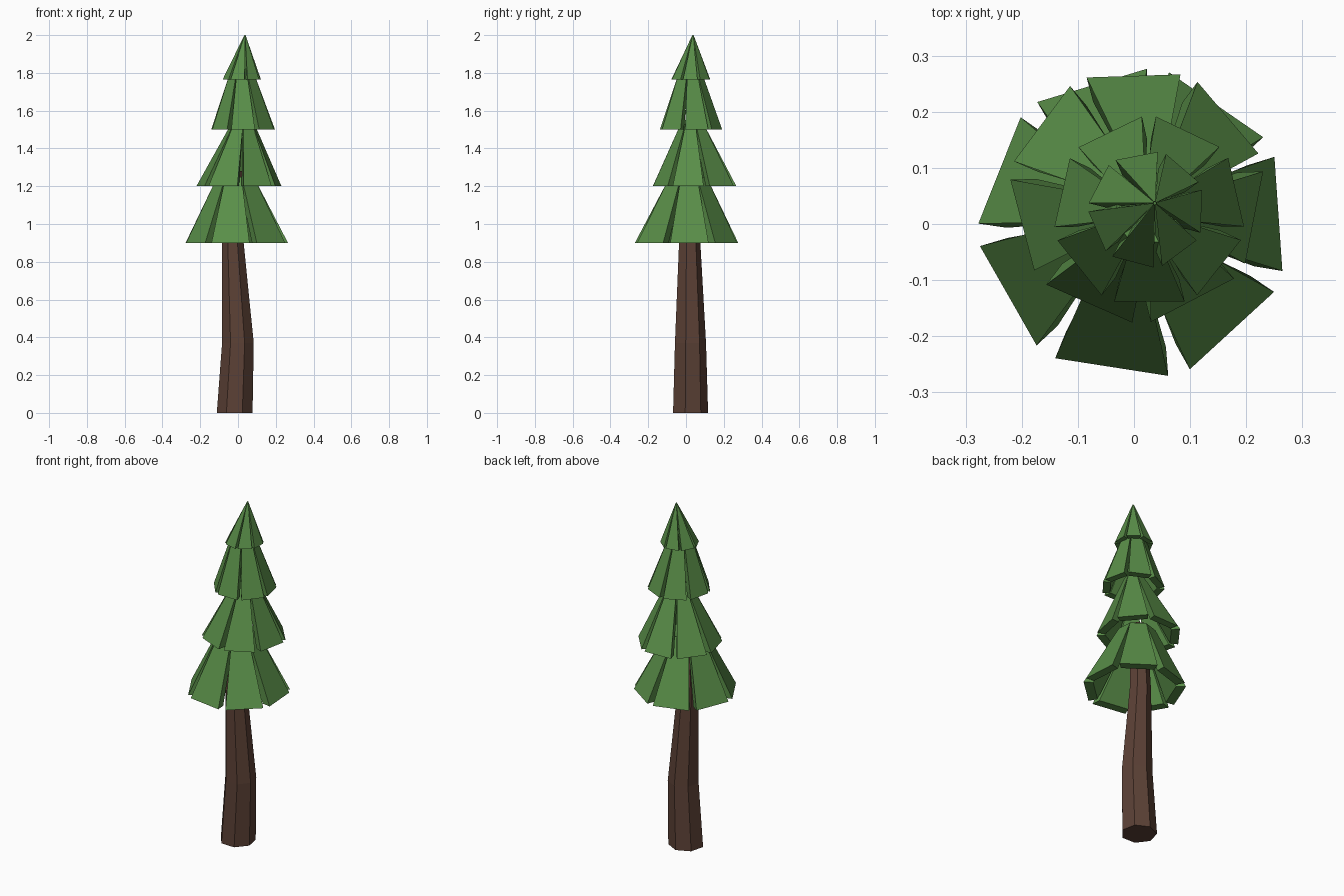
import bpy, bmesh, math
from mathutils import Vector

if "Cube" in bpy.data.objects:
    bpy.data.objects.remove(bpy.data.objects["Cube"])

SIDES = 7
STEP = 2 * math.pi / SIDES


def material(name, rgb):
    m = bpy.data.materials.new(name)
    m.diffuse_color = (*rgb, 1)
    m.use_nodes = True
    m.node_tree.nodes["Principled BSDF"].inputs["Base Color"].default_value = m.diffuse_color
    return m


def make_object(name, bm, mat):
    bmesh.ops.recalc_face_normals(bm, faces=bm.faces)
    me = bpy.data.meshes.new(name)
    bm.to_mesh(me)
    bm.free()
    me.materials.append(mat)
    ob = bpy.data.objects.new(name, me)
    bpy.context.collection.objects.link(ob)
    return ob


def edge_points(centre, angle, radius, width, z):
    """Two ends of a straight edge facing outwards at the given angle."""
    out = Vector((math.cos(angle), math.sin(angle), 0))
    side = Vector((-out.y, out.x, 0)) * width / 2
    mid = Vector((centre[0], centre[1], z)) + out * radius
    return mid - side, mid + side


bark = material("bark", (0.105, 0.052, 0.036))
needles = material("needles", (0.10, 0.27, 0.065))

# Trunk: bent, tapering seven-sided rings (x, y, z, radius)
bm = bmesh.new()
rings = []
for x, y, z, r in [(-0.017, 0.02, 0, 0.097), (0, 0.02, 0.37, 0.086),
                   (-0.027, 0.017, 0.9, 0.059), (-0.015, 0.02, 1.28, 0.045)]:
    rings.append([bm.verts.new((x + r * math.cos(math.radians(37) + i * STEP),
                                y + r * math.sin(math.radians(37) + i * STEP), z))
                  for i in range(SIDES)])
for lo, hi in zip(rings, rings[1:]):
    for i in range(SIDES):
        j = (i + 1) % SIDES
        bm.faces.new((lo[i], lo[j], hi[j], hi[i]))
bm.faces.new(rings[0])
bm.faces.new(rings[-1])
make_object("trunk", bm, bark)


# Foliage tier: seven thick flared slabs that touch at the top
def tier(name, low, low_r, low_z, phase, high, high_r, high_z, thick):
    bm = bmesh.new()
    full = 2 * math.tan(STEP / 2)
    inner_r = max(high_r - thick, 0.002)
    for i in range(SIDES):
        a = math.radians(phase) + i * STEP
        width = 0.79 * low_r
        in_width = width * (1 - 0.6 * thick / low_r)
        drop = min(thick, high_r) * 0.3 if high_r > 0.01 else 0.08
        quads = [edge_points(low, a, low_r, width, low_z),
                 edge_points(high, a, high_r, full * high_r, high_z),
                 edge_points(high, a, inner_r, full * inner_r, high_z - drop),
                 edge_points(low, a, low_r - thick, in_width, low_z)]
        v = [[bm.verts.new(p) for p in q] for q in quads]
        for k in range(4):
            n = (k + 1) % 4
            bm.faces.new((v[k][0], v[k][1], v[n][1], v[n][0]))
        bm.faces.new([q[0] for q in v])
        bm.faces.new([q[1] for q in v])
    make_object(name, bm, needles)


tier("foliage_bottom", (0, 0), 0.258, 0.9, 4, (-0.01, 0.01), 0.09, 1.25, 0.05)
tier("foliage_lower", (0.006, 0.052), 0.212, 1.2, -11, (0.027, 0.034), 0.048, 1.55, 0.045)
tier("foliage_upper", (0.027, 0.021), 0.159, 1.5, 13, (0.02, 0.02), 0.052, 1.82, 0.04)
tier("foliage_top", (0.023, 0.026), 0.097, 1.765, -2, (0.037, 0.037), 0.003, 2.0, 0.03)
